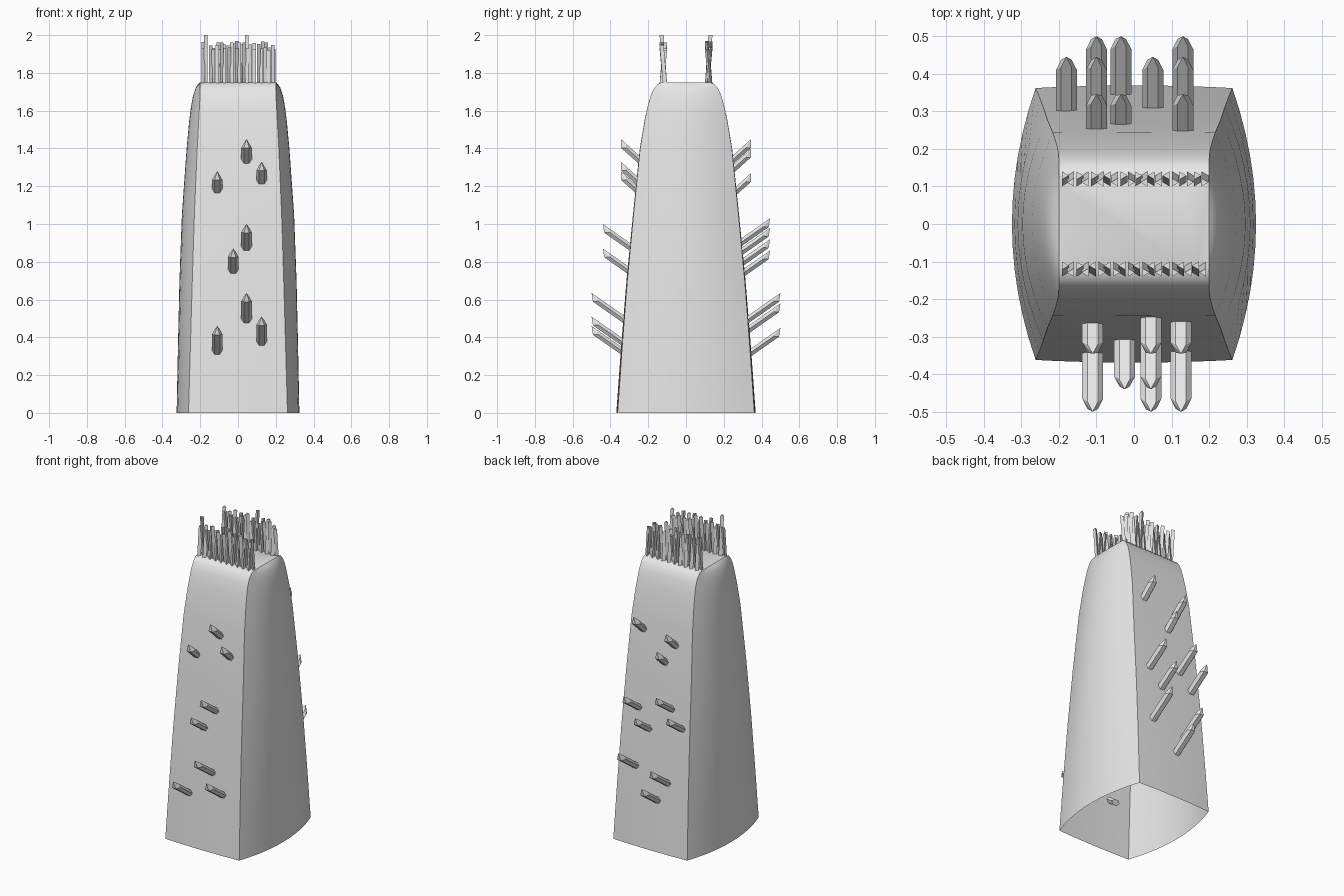
import bpy, bmesh, math, random
from mathutils import Vector, Matrix

random.seed(4)
if "Cube" in bpy.data.objects:
    bpy.data.objects.remove(bpy.data.objects["Cube"], do_unlink=True)

grey = bpy.data.materials.new("light_grey")
grey.use_nodes = True
grey.diffuse_color = (0.8, 0.8, 0.8, 1)
grey.node_tree.nodes["Principled BSDF"].inputs["Base Color"].default_value = (0.8, 0.8, 0.8, 1)


def finish(bm, name, angle=None):
    bmesh.ops.recalc_face_normals(bm, faces=bm.faces)
    mesh = bpy.data.meshes.new(name)
    bm.to_mesh(mesh)
    bm.free()
    mesh.materials.append(grey)
    obj = bpy.data.objects.new(name, mesh)
    bpy.context.collection.objects.link(obj)
    if angle:
        bpy.ops.object.select_all(action='DESELECT')
        obj.select_set(True)
        bpy.context.view_layer.objects.active = obj
        bpy.ops.object.shade_smooth_by_angle(angle=math.radians(angle))
    return obj


def bridge(bm, a, b):
    for i in range(len(a)):
        j = (i + 1) % len(a)
        bm.faces.new((a[i], a[j], b[j], b[i]))


# Tapered body, open below: height, corner x, corner y, side bulge
LEVELS = [(0, .262, .362, .063), (.35, .252, .338, .066), (.7, .242, .311, .068),
          (1.05, .231, .278, .066), (1.4, .216, .243, .056), (1.55, .208, .218, .05),
          (1.62, .204, .203, .045), (1.68, .201, .187, .037), (1.72, .2, .168, .025),
          (1.742, .2, .148, .01), (1.75, .2, .125, 0)]
STEPS = 12
bm = bmesh.new()
previous = None
for z, cx, cy, bulge in LEVELS:
    half = []
    for i in range(STEPS):          # front wall, almost flat
        t = -1 + 2 * i / STEPS
        half.append((t * cx, -cy - .007 * (1 - t * t) * (1 - z / 1.75)))
    for i in range(STEPS):          # bowed side wall
        t = -1 + 2 * i / STEPS
        half.append((cx + bulge * (1 - t * t), t * cy))
    ring = [bm.verts.new((s * x, s * y, z)) for s in (1, -1) for x, y in half]
    if previous:
        bridge(bm, previous, ring)
    previous = ring
bm.faces.new(previous)
finish(bm, "body", 35)


def spike(name, side, x, y, z):
    """Faceted spike whose tip is at x, y, z and which leans up and outwards."""
    lean = math.radians(42 if y < .4 else 35)
    out = Vector((0, side * math.cos(lean), math.sin(lean)))
    up = Vector((0, -side * math.sin(lean), math.cos(lean)))
    tip = Vector((x, side * y, z))
    length = .2 if y < .4 else .26
    section = [(-.028, -.016), (-.014, 0), (.014, 0), (.028, -.016), (.014, -.034), (-.014, -.034)]
    bm = bmesh.new()
    rings = []
    for back in (length, 0):
        ring = []
        for sx, su in section:
            cut = back or .012 + abs(sx) * 1.5
            ring.append(bm.verts.new(tip + Vector((sx, 0, 0)) + up * su - out * cut))
        rings.append(ring)
    bridge(bm, *rings)
    bm.faces.new(rings[0])
    point = bm.verts.new(tip)
    for i in range(6):
        bm.faces.new((rings[1][i], rings[1][(i + 1) % 6], point))
    finish(bm, name)


# Spikes: x, reach and height of each tip
FRONT = [(-.11, .5, .46), (.125, .5, .51), (.045, .5, .635), (-.025, .44, .87),
         (.045, .44, 1.0), (-.11, .345, 1.28), (.125, .345, 1.33), (.045, .345, 1.45)]
BACK = [(-.035, .5, .45), (-.1, .5, .58), (.13, .5, .635), (.05, .445, .86), (-.18, .445, .92),
        (.13, .445, .98), (-.1, .445, 1.03), (-.035, .345, 1.27), (-.1, .345, 1.4), (.13, .345, 1.45)]
for label, side, tips in (("front", -1, FRONT), ("back", 1, BACK)):
    for n, (x, y, z) in enumerate(tips, 1):
        spike(f"{label}_spike_{n}", side, x, y, z)


# Two rows of thin three-sided bristles on the top
def bristle_row(name, y, tall):
    bm = bmesh.new()
    count = 20
    for i in range(count):
        x = -.186 + .372 * i / (count - 1)
        top = 2.0 if i == tall else random.uniform(1.92, 1.97)
        lean = .009 if i % 2 else -.009
        spin = Matrix.Rotation(random.choice((0, math.pi)), 3, 'Z')
        rings = []
        for z, dy in ((1.74, lean), (top, -lean)):
            ring = []
            for k in range(3):
                offset = spin @ Vector((math.cos(k * math.tau / 3), math.sin(k * math.tau / 3), 0))
                ring.append(bm.verts.new(Vector((x, y + dy, z)) + offset * .0125))
            rings.append(ring)
        bridge(bm, *rings)
        for ring in rings:
            bm.faces.new(ring)
    finish(bm, name)


bristle_row("front_bristles", -.12, 1)
bristle_row("back_bristles", .12, 12)
